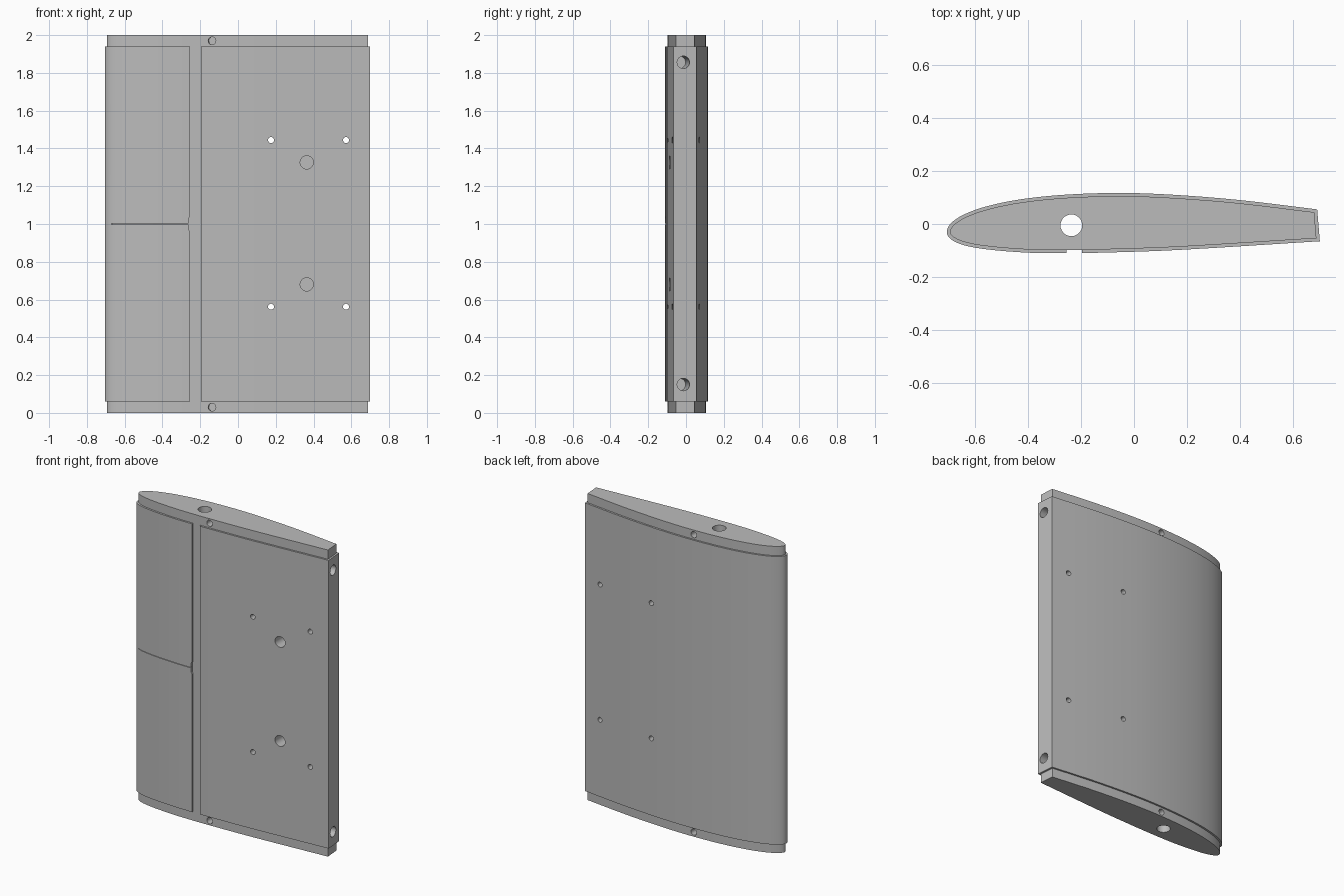
import bpy, bmesh, math
from mathutils import Vector, Matrix

cube = bpy.data.objects.get("Cube")
if cube:
    bpy.data.objects.remove(cube, do_unlink=True)

grey = bpy.data.materials.new("light grey")
grey.use_nodes = True
grey.diffuse_color = (0.5, 0.5, 0.5, 1)
grey.node_tree.nodes["Principled BSDF"].inputs["Base Color"].default_value = (0.5, 0.5, 0.5, 1)

BODY_LOW, BODY_HIGH, TOP = 0.06, 1.94, 2.0
INSET = 0.012


def smooth_path(points, steps=4):
    """Catmull-Rom curve through the points."""
    p = [Vector(q) for q in points]
    p = [2 * p[0] - p[1]] + p + [2 * p[-1] - p[-2]]
    out = []
    for a, b, c, d in zip(p, p[1:], p[2:], p[3:]):
        for i in range(steps):
            t = i / steps
            out.append(0.5 * (2 * b + (c - a) * t + (2 * a - 5 * b + 4 * c - d) * t**2
                              + (3 * b - a - 3 * c + d) * t**3))
    return out + [p[-2]]


def offset(loop, dist):
    """Mitred inward offset of a counter-clockwise loop."""
    out = []
    for i, p in enumerate(loop):
        e1 = (p - loop[i - 1]).normalized()
        e2 = (loop[(i + 1) % len(loop)] - p).normalized()
        n1, n2 = Vector((-e1.y, e1.x)), Vector((-e2.y, e2.x))
        out.append(p + (n1 + n2) * dist / (1 + n1.dot(n2)))
    return out


def loft(name, sections):
    """Solid through a stack of (loop, z) sections."""
    bm = bmesh.new()
    rings = [[bm.verts.new((p.x, p.y, z)) for p in loop] for loop, z in sections]
    for low, high in zip(rings, rings[1:]):
        for i in range(len(low)):
            j = (i + 1) % len(low)
            bm.faces.new((low[i], low[j], high[j], high[i]))
    bm.faces.new(rings[0][::-1])
    bm.faces.new(rings[-1])
    bmesh.ops.recalc_face_normals(bm, faces=bm.faces)
    return to_object(name, bm)


def to_object(name, bm):
    mesh = bpy.data.meshes.new(name)
    bm.to_mesh(mesh)
    bm.free()
    mesh.materials.append(grey)
    obj = bpy.data.objects.new(name, mesh)
    bpy.context.collection.objects.link(obj)
    return obj


def drill(name, start, end, radius):
    """Cylinder cutter between two points."""
    start, end = Vector(start), Vector(end)
    axis = end - start
    spin = axis.to_track_quat('Z', 'Y').to_matrix().to_4x4()
    bm = bmesh.new()
    bmesh.ops.create_cone(bm, cap_ends=True, segments=28, radius1=radius, radius2=radius,
                          depth=axis.length, matrix=Matrix.Translation((start + end) / 2) @ spin)
    return to_object(name, bm)


# Wing section: upper surface from trailing edge to nose, then lower surface back
outline = smooth_path([
    (0.69, 0.055), (0.4, 0.09), (0.15, 0.11), (-0.05, 0.117), (-0.25, 0.111), (-0.42, 0.094),
    (-0.55, 0.068), (-0.64, 0.036), (-0.69, 0.002), (-0.705, -0.03), (-0.69, -0.057),
    (-0.64, -0.08), (-0.55, -0.096), (-0.4, -0.108), (-0.25, -0.11), (-0.05, -0.106),
    (0.2, -0.096), (0.7, -0.065)])
inner = offset(outline, INSET)

wing = loft("wing_section", [(inner, 0), (inner, BODY_LOW), (outline, BODY_LOW),
                             (outline, BODY_HIGH), (inner, BODY_HIGH), (inner, TOP)])

cutters = []

# Shallow front channel with a small widening halfway up
GL, GN, GR = -0.255, -0.261, -0.196
channel = [(GR, 0.055), (GR, 1.945), (GL, 1.945), (GL, 1.04), (GN, 1.03),
           (GN, 0.97), (GL, 0.96), (GL, 0.055)]
bm = bmesh.new()
front = [bm.verts.new((x, -0.2, z)) for x, z in channel]
back = [bm.verts.new((x, -0.098, z)) for x, z in channel]
bm.faces.new(front)
bm.faces.new(back[::-1])
for i in range(len(channel)):
    bm.faces.new((front[i - 1], back[i - 1], back[i], front[i]))
bmesh.ops.recalc_face_normals(bm, faces=bm.faces)
cutters.append(to_object("channel_cutter", bm))

# Fine seam from the nose to the channel
half = len(outline) // 2
keep = [i for i in range(half, len(outline)) if -0.68 < outline[i].x < -0.24]
outer = offset(outline, -0.01)
deep = offset(outline, 0.008)
seam = [outer[i] for i in keep] + [deep[i] for i in reversed(keep)]
cutters.append(loft("seam_cutter", [(seam, 0.9985), (seam, 1.0015)]))

# Spar hole through the full height
cutters.append(drill("spar_hole_cutter", (-0.236, -0.005, -0.1), (-0.236, -0.005, 2.1), 0.041))

# Bolt holes, sockets and pins, mirrored about mid height
for side in (-1, 1):
    for x in (0.175, 0.572):
        z = 1.003 + side * 0.441
        cutters.append(drill("bolt_hole_cutter", (x, -0.3, z), (x, 0.3, z), 0.016))
    z = 1.003 + side * 0.323
    cutters.append(drill("socket_cutter", (0.364, -0.3, z), (0.364, 0.03, z), 0.035))
    z = 1.003 + side * 0.853
    cutters.append(drill("rear_hole_cutter", (0.8, -0.005, z), (0.45, -0.035, z), 0.033))
    z = 1.0 + side * 0.97
    cutters.append(drill("front_pin_cutter", (-0.147, -0.3, z), (-0.135, -0.04, z), 0.02))
    cutters.append(drill("back_pin_cutter", (-0.12, 0.3, z), (-0.132, 0.04, z), 0.02))

for cutter in cutters:
    cutter.hide_render = True
    mod = wing.modifiers.new(cutter.name, 'BOOLEAN')
    mod.operation, mod.solver, mod.object = 'DIFFERENCE', 'EXACT', cutter

# Bake the cuts and drop the cutters
bpy.context.view_layer.update()
graph = bpy.context.evaluated_depsgraph_get()
baked = bpy.data.meshes.new_from_object(wing.evaluated_get(graph))
wing.modifiers.clear()
wing.data = baked
wing.data.materials.clear()
wing.data.materials.append(grey)
for poly in wing.data.polygons:
    poly.material_index = 0
for cutter in cutters:
    bpy.data.objects.remove(cutter, do_unlink=True)

bpy.ops.object.select_all(action='DESELECT')
wing.select_set(True)
bpy.context.view_layer.objects.active = wing
bpy.ops.object.shade_smooth_by_angle(angle=math.radians(25))
